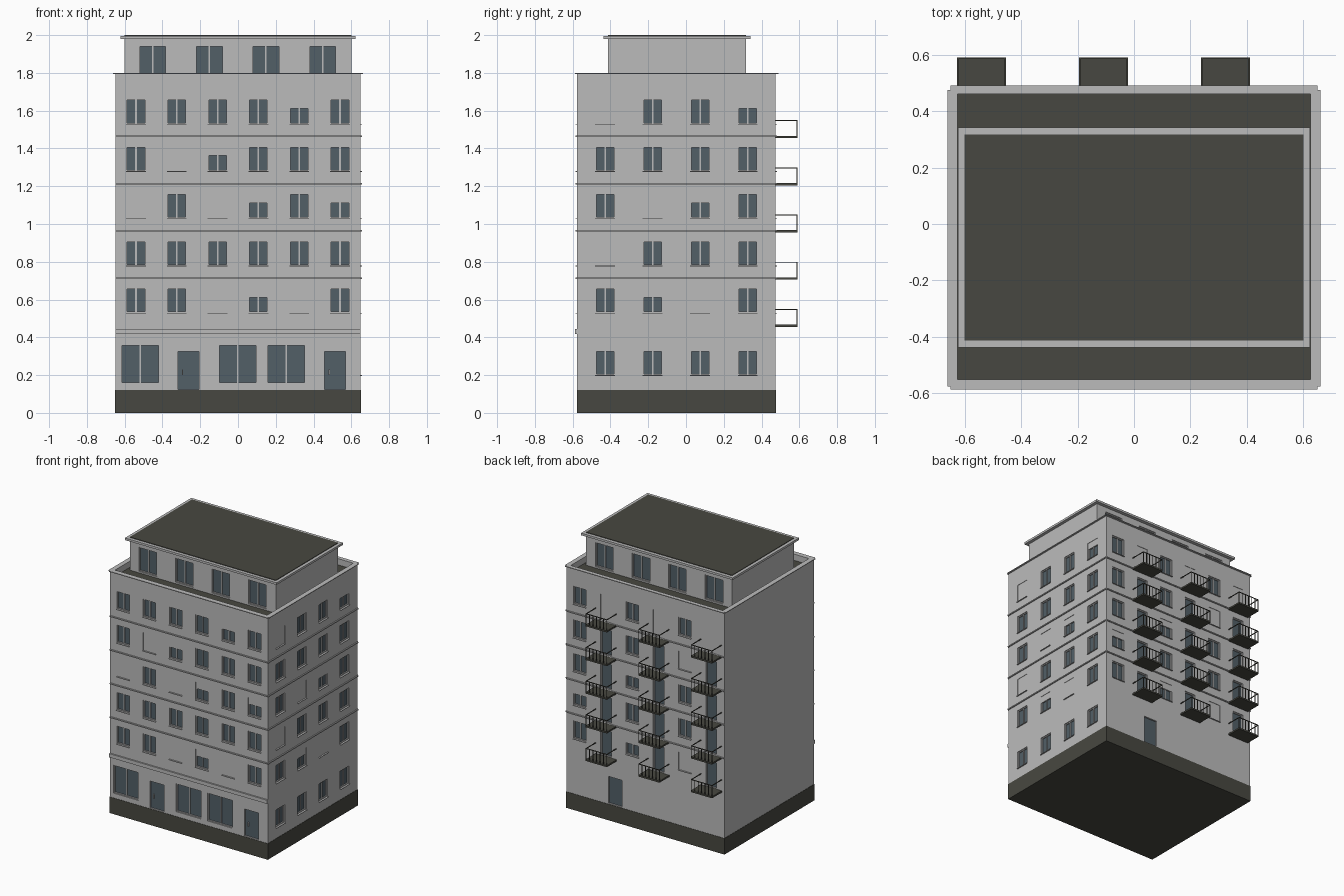
import bpy, bmesh

if "Cube" in bpy.data.objects:
    bpy.data.objects.remove(bpy.data.objects["Cube"])

def material(name, rgb):
    m = bpy.data.materials.new(name)
    m.diffuse_color = (*rgb, 1)
    m.use_nodes = True
    m.node_tree.nodes["Principled BSDF"].inputs["Base Color"].default_value = m.diffuse_color
    return m

WALL = material("light grey plaster", (0.5, 0.5, 0.5))
DARK = material("dark roof grey", (0.064, 0.064, 0.052))
GLASS = material("blue grey glass", (0.085, 0.115, 0.137))

# Body and penthouse extents
X, Y0, Y1 = 0.648, -0.576, 0.475
PX, PY0, PY1 = 0.6, -0.413, 0.317

# Wall frames: (u along wall, d outward) -> (x, y)
FACES = {
    "front": lambda u, d: (u, Y0 - d),
    "back": lambda u, d: (u, Y1 + d),
    "right": lambda u, d: (X + d, u),
    "pent_front": lambda u, d: (u, PY0 - d),
    "pent_back": lambda u, d: (u, PY1 + d),
}
parts = {}   # part name -> (bmesh, material)

def box(part, mat, x0, x1, y0, y1, z0, z1):
    """Add an axis-aligned box to a named part."""
    bm = parts.setdefault(part, (bmesh.new(), mat))[0]
    vs = bmesh.ops.create_cube(bm, size=1)["verts"]
    lo = (min(x0, x1), min(y0, y1), z0)
    hi = (max(x0, x1), max(y0, y1), z1)
    for v in vs:
        v.co = [(hi[i] if v.co[i] > 0 else lo[i]) for i in range(3)]

def wbox(part, mat, face, u0, u1, d0, d1, z0, z1):
    """Box given in wall coordinates."""
    (xa, ya), (xb, yb) = FACES[face](u0, d0), FACES[face](u1, d1)
    box(part, mat, xa, xb, ya, yb, z0, z1)

def window(face, u, z0, z1, w, state="F", sill=True, mullion=True):
    """Recessed window; state F = open, H = half shuttered, C = closed."""
    a, b, t = u - w / 2, u + w / 2, 0.006
    cutter = "penthouse_cutter" if face.startswith("pent") else "body_cutter"
    wbox(cutter, WALL, face, a, b, -0.02, 0.03, z0, z1)
    wbox("window_glass", GLASS, face, a, b, -0.022, -0.014, z0, z1)
    for u0, u1, za, zb in ((a, a + t, z0, z1), (b - t, b, z0, z1),
                           (a + t, b - t, z0, z0 + t), (a + t, b - t, z1 - t, z1)):
        wbox("window_frames", WALL, face, u0, u1, -0.022, -0.006, za, zb)
    if mullion:
        wbox("window_frames", WALL, face, u - 0.004, u + 0.004, -0.022, -0.008, z0 + t, z1 - t)
    if sill:
        wbox("window_sills", WALL, face, a, b, -0.01, 0.008, z0 - 0.004, z0)
    if state != "F":
        zb = z0 if state == "C" else z1 - 0.05
        wbox("roller_shutters", WALL, face, a, b, -0.013, -0.003, zb, z1)

def door(face, u, handle=True):
    wbox("body_cutter", WALL, face, u - 0.056, u + 0.056, -0.02, 0.03, 0.125, 0.325)
    wbox("doors", GLASS, face, u - 0.056, u + 0.056, -0.022, -0.012, 0.12, 0.325)
    if handle:
        wbox("door_handles", WALL, face, u - 0.034, u - 0.028, -0.012, -0.004, 0.2, 0.23)

# Plinth, main body, penthouse
box("plinth", DARK, -0.65, 0.65, Y0 - 0.002, Y1 + 0.002, 0, 0.12)
box("body", WALL, -X, X, Y0, Y1, 0.12, 1.796)
box("penthouse", WALL, -PX, PX, PY0, PY1, 1.74, 1.981)

# Sunken flat roof behind the parapet, with thin coping
box("body_cutter", WALL, -0.625, 0.625, -0.55, 0.46, 1.75, 1.85)
box("roof_deck", DARK, -0.625, 0.625, -0.55, 0.46, 1.745, 1.754)
for s in (-1, 1):
    box("parapet_coping", WALL, s * 0.625, s * 0.661, Y0, Y1, 1.795, 1.8)
box("parapet_coping", WALL, -0.65, 0.65, -0.587, -0.55, 1.795, 1.8)
box("parapet_coping", WALL, -0.65, 0.65, 0.46, 0.49, 1.795, 1.8)

# Penthouse roof slab and dark covering
box("penthouse_roof_slab", WALL, -0.623, 0.623, -0.437, 0.342, 1.98, 1.996)
box("penthouse_roof_cover", DARK, -0.6, 0.6, PY0, PY1, 1.994, 2.0)

# Window states, top floor first
FRONT = ("FFFFHF", "FCHFFF", "CFCHFH", "FFFFFF", "FFCHCF")
RIGHT = ("CFFH", "FFFF", "FCHF", "CFFF", "FHCF")
BACK = ("FFF", "FFC", "FHF", "HFF", "FHC")
for f in range(5):
    z = 1.53 - 0.25 * f
    for i, s in enumerate(FRONT[f]):
        window("front", -0.54 + 0.216 * i, z, z + 0.132, 0.105, s)
    for i, s in enumerate(RIGHT[f]):
        window("right", -0.428 + 0.2515 * i, z, z + 0.132, 0.105, s)
    for i, s in enumerate(BACK[f]):
        window("back", 0.54 - 0.432 * i, z, z + 0.132, 0.105, s)
    # Balconies with doors on the back
    for u in (0.324, -0.108, -0.54):
        zf = z - 0.075
        window("back", u, zf + 0.012, z + 0.132, 0.09,
               "C" if f == 0 else "F", sill=False, mullion=False)
        a, b = u - 0.087, u + 0.087
        wbox("balcony_floors", DARK, "back", a, b, -0.005, 0.115, zf, zf + 0.012)
        zr, r = zf + 0.095, 0.005
        wbox("balcony_rails", DARK, "back", a, b, 0.11, 0.115, zr - r, zr)
        for e in (a, b - r):
            wbox("balcony_rails", DARK, "back", e, e + r, 0, 0.11, zr - r, zr)
        for k in range(7):
            e = a + (b - a - 0.004) * k / 6
            wbox("balcony_rails", DARK, "back", e, e + 0.004, 0.111, 0.115, zf + 0.012, zr - r)
    # Thin string courses between floors
    if f < 4:
        zb = z - 0.07
        wbox("string_courses", WALL, "front", -X, X, -0.005, 0.008, zb, zb + 0.008)
        wbox("string_courses", WALL, "back", -X, X, -0.005, 0.008, zb, zb + 0.008)
        wbox("string_courses", WALL, "right", Y0, Y1, -0.005, 0.008, zb, zb + 0.008)

# Ground floor: ledge, shop windows, doors, side windows
wbox("ground_floor_ledge", WALL, "front", -X, X, -0.005, 0.011, 0.418, 0.445)
for u in (-0.518, -0.002, 0.256):
    window("front", u, 0.155, 0.364, 0.205, sill=False)
door("front", -0.262)
door("front", 0.514)
door("back", 0.25, False)
for i in range(4):
    window("right", -0.428 + 0.2515 * i, 0.2, 0.332, 0.105)

# Penthouse windows, front and back
for u in (-0.452, -0.151, 0.148, 0.448):
    for face in ("pent_front", "pent_back"):
        window(face, u, 1.765, 1.945, 0.148, sill=False)

# Make the objects
objs = {}
for name, (bm, mat) in parts.items():
    bmesh.ops.recalc_face_normals(bm, faces=bm.faces)
    me = bpy.data.meshes.new(name)
    bm.to_mesh(me)
    bm.free()
    me.materials.append(mat)
    objs[name] = bpy.data.objects.new(name, me)
    bpy.context.collection.objects.link(objs[name])

# Cut the recesses
for name in ("body", "penthouse"):
    cutter = objs[name + "_cutter"]
    cutter.hide_render = True
    cutter.display_type = "WIRE"
    mod = objs[name].modifiers.new("recesses", "BOOLEAN")
    mod.operation, mod.solver, mod.object = "DIFFERENCE", "EXACT", cutter
